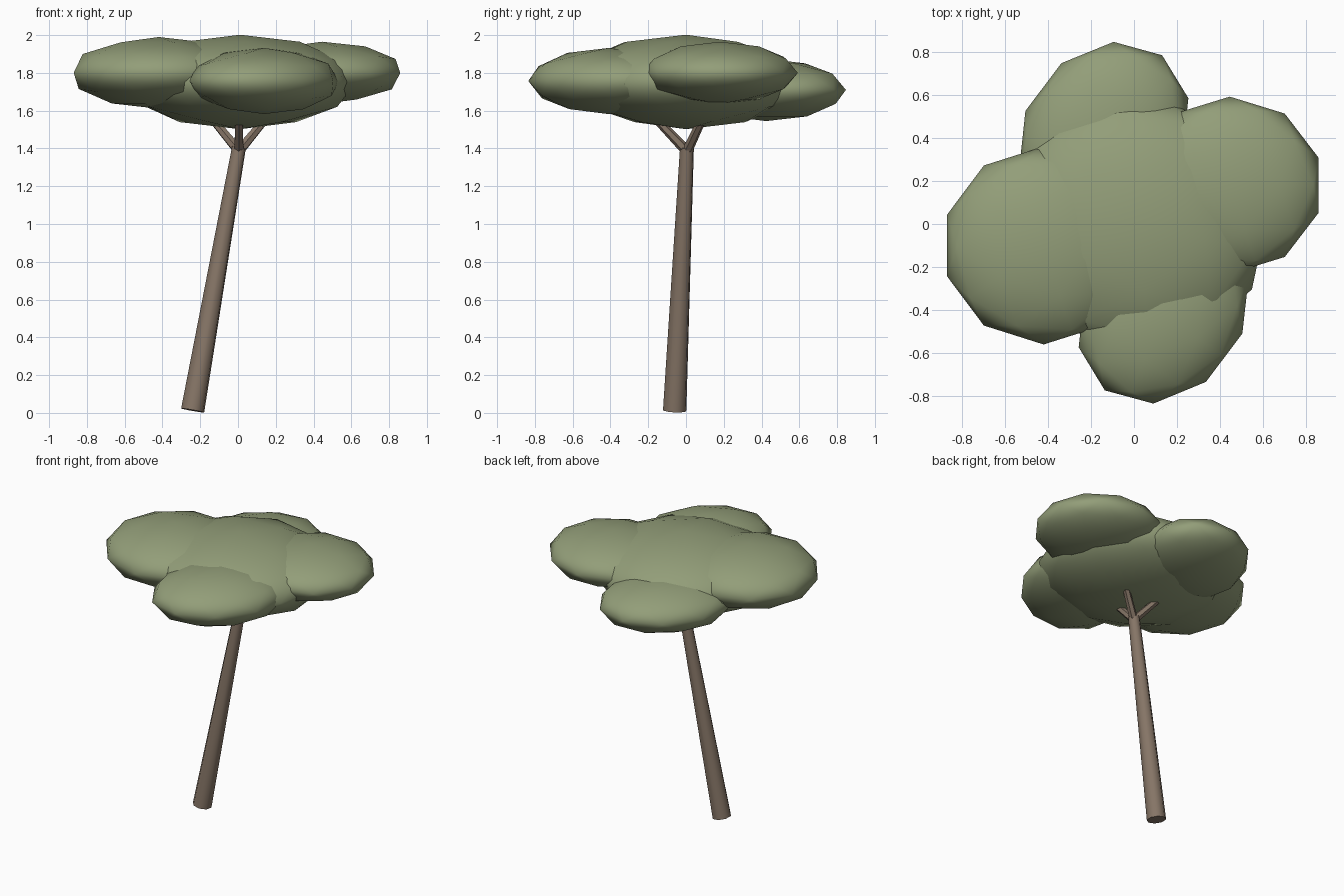
import bpy, math
from mathutils import Vector

if "Cube" in bpy.data.objects:
    bpy.data.objects.remove(bpy.data.objects["Cube"])


def material(name, color):
    m = bpy.data.materials.new(name)
    m.diffuse_color = (*color, 1)
    m.use_nodes = True
    m.node_tree.nodes["Principled BSDF"].inputs["Base Color"].default_value = m.diffuse_color
    return m


BARK = material("bark", (0.24, 0.18, 0.135))
LEAF = material("leaf", (0.29, 0.34, 0.19))


def limb(name, start, end, r1, r2, sides):
    """Tapered cylinder between two points."""
    a, b = Vector(start), Vector(end)
    bpy.ops.mesh.primitive_cone_add(vertices=sides, radius1=r1, radius2=r2,
                                    depth=(b - a).length, location=(a + b) / 2)
    o = bpy.context.object
    o.name = name
    o.rotation_euler = (b - a).to_track_quat('Z', 'Y').to_euler()
    o.data.materials.append(BARK)
    bpy.ops.object.shade_smooth_by_angle(angle=math.radians(50))


def clump(name, center, radii, turn=0):
    """Flattened low-poly leaf ball."""
    bpy.ops.mesh.primitive_ico_sphere_add(subdivisions=2, radius=1, location=center,
                                          rotation=(0, 0, math.radians(turn)))
    o = bpy.context.object
    o.name = name
    o.scale = radii
    o.data.materials.append(LEAF)
    bpy.ops.object.shade_smooth()


# Leaning trunk
fork = Vector((0.005, 0.005, 1.405))
limb("trunk", (-0.24, -0.06, 0.013), fork, 0.064, 0.038, 8)

# Three short branches spreading into the crown
for i, ang in enumerate((30, 150, 270)):
    t = math.radians(ang)
    tip = fork + Vector((0.22 * math.cos(t), 0.22 * math.sin(t), 0.21))
    limb(f"branch_{i + 1}", fork - Vector((0, 0, 0.02)), tip, 0.028, 0.02, 6)

# Crown: a wide middle clump and four around it
clump("crown_middle", (0.01, 0.0, 1.752), (0.62, 0.6, 0.25), -12)
clump("crown_left", (-0.42, -0.1, 1.8), (0.473, 0.46, 0.19))
clump("crown_right", (0.445, 0.18, 1.8), (0.435, 0.412, 0.165))
clump("crown_front", (0.138, -0.41, 1.757), (0.37, 0.455, 0.175), -37)
clump("crown_back", (-0.14, 0.425, 1.71), (0.37, 0.45, 0.165), -37)
